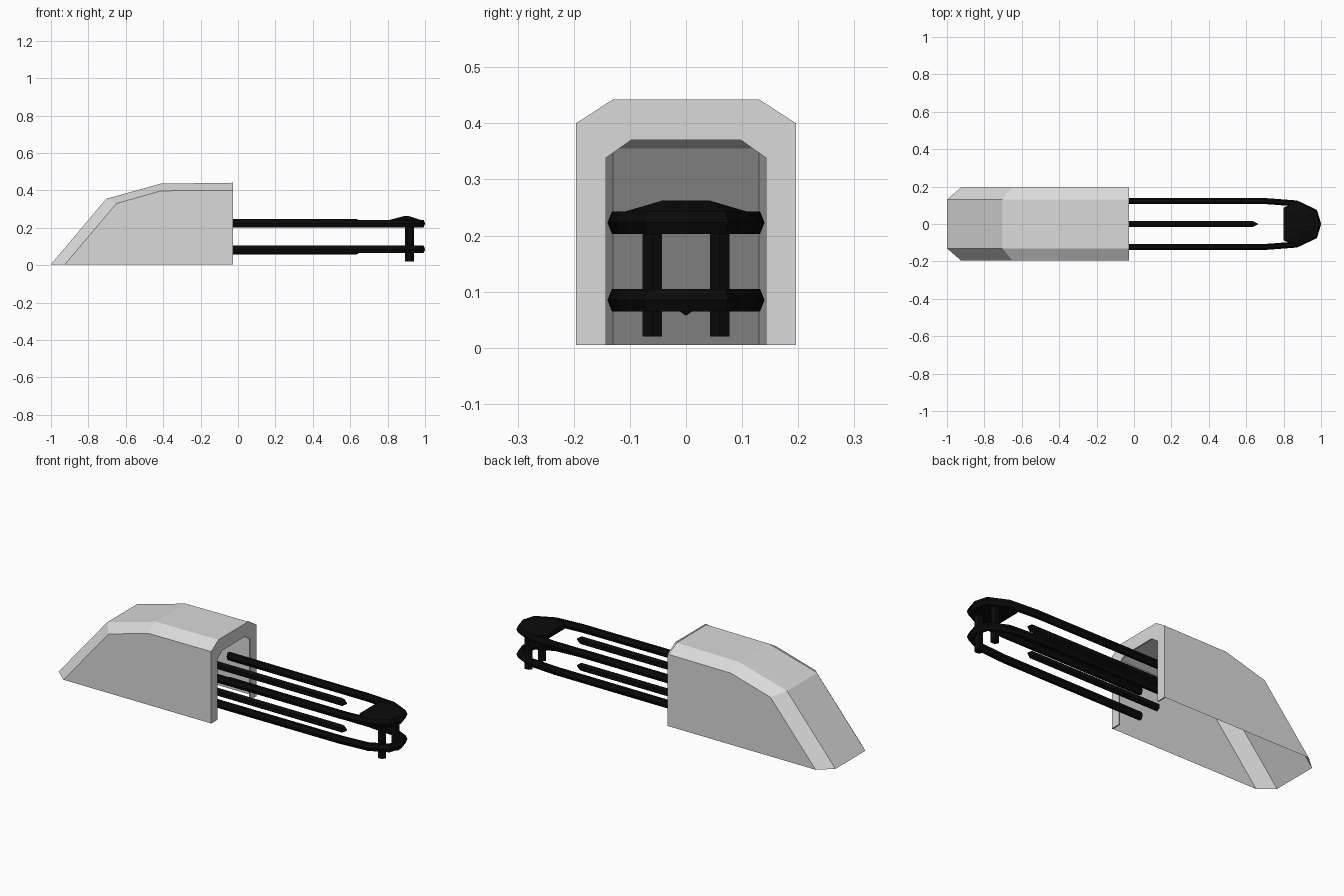
import bpy, bmesh, math
from mathutils import Vector

if "Cube" in bpy.data.objects:
    bpy.data.objects.remove(bpy.data.objects["Cube"])


def material(name, col):
    m = bpy.data.materials.new(name)
    m.diffuse_color = (*col, 1)
    m.use_nodes = True
    m.node_tree.nodes["Principled BSDF"].inputs["Base Color"].default_value = m.diffuse_color
    return m


GREY = material("light_grey", (0.70, 0.70, 0.70))
BLACK = material("black", (0.003, 0.003, 0.003))


def finish(name, bm, mat, recalc=True):
    if recalc:
        bmesh.ops.recalc_face_normals(bm, faces=bm.faces)
    me = bpy.data.meshes.new(name)
    bm.to_mesh(me)
    bm.free()
    me.materials.append(mat)
    ob = bpy.data.objects.new(name, me)
    bpy.context.collection.objects.link(ob)
    return ob


def bridge(bm, rings, closed):
    for a, b in zip(rings, rings[1:]):
        n = len(a)
        for i in range(n if closed else n - 1):
            j = (i + 1) % n
            bm.faces.new((a[i], a[j], b[j], b[i]))


# Hood: thin open-bottomed skin lofted lengthways through
# side bottom, side top, roof edge on each half
Z0 = 0.005
roof = [(-1.0, Z0), (-0.705, 0.355), (-0.41, 0.437), (-0.03, 0.44)]
shoulder = [(-0.925, Z0), (-0.65, 0.33), (-0.41, 0.398), (-0.03, 0.40)]
bm = bmesh.new()
lines = []
for s in (-1, 1):
    edge = [bm.verts.new((x, s * 0.195, z)) for x, z in shoulder]
    top = [bm.verts.new((x, s * 0.13, z)) for x, z in roof]
    foot = bm.verts.new((-0.03, s * 0.195, Z0))
    bm.faces.new([foot] + edge[::-1])
    lines += [edge, top] if s < 0 else [top, edge]
bridge(bm, lines, False)
bmesh.ops.recalc_face_normals(bm, faces=bm.faces)
# Make sure the roof faces up
bm.faces.ensure_lookup_table()
up = sum(f.normal.z * f.calc_area() for f in bm.faces)
if up < 0:
    bmesh.ops.reverse_faces(bm, faces=bm.faces)
finish("hood", bm, GREY, recalc=False)

# Hood rim: thin arch plate around the open end
outer = [(-0.196, Z0), (-0.196, 0.40), (-0.131, 0.442),
         (0.131, 0.442), (0.196, 0.40), (0.196, Z0)]
inner = [(-0.143, Z0), (-0.143, 0.338), (-0.098, 0.37),
         (0.098, 0.37), (0.143, 0.338), (0.143, Z0)]
bm = bmesh.new()
loops = []
for x, pts in ((-0.034, inner), (-0.034, outer), (-0.026, outer), (-0.026, inner)):
    loops.append([bm.verts.new((x, y, z)) for y, z in pts])
bridge(bm, loops + [loops[0]], False)
for k in (0, -1):
    bm.faces.new([l[k] for l in loops])
finish("hood_rim", bm, GREY)


# Bent six-sided bars swept along a path in plan
def loop_bar(name, z):
    half = [(-0.145, 0.124), (0.71, 0.122), (0.868, 0.110), (0.965, 0.064)]
    path = [Vector(p) for p in half + [(0.984, 0)] + [(x, -y) for x, y in half[::-1]]]
    prof = [(0.016, 0), (0.008, 0.02), (-0.008, 0.02),
            (-0.016, 0), (-0.008, -0.02), (0.008, -0.02)]
    bm = bmesh.new()
    rings = []
    for i, p in enumerate(path):
        d0 = (p - path[max(i - 1, 0)]).normalized()
        d1 = (path[min(i + 1, len(path) - 1)] - p).normalized()
        t = (d0 + d1).normalized()
        n = Vector((-t.y, t.x))
        ref = d1 if d1.length else d0
        k = 1 / max(0.5, t.dot(ref))
        rings.append([bm.verts.new((p.x + n.x * u * k, p.y + n.y * u * k, z + v))
                      for u, v in prof])
    bridge(bm, rings, True)
    bm.faces.new(rings[0])
    bm.faces.new(rings[-1])
    finish(name, bm, BLACK)


# Straight middle rods with a pointed end
def middle_rod(name, z):
    bm = bmesh.new()
    rings = []
    for x, r in ((-0.145, 1), (0.635, 1), (0.662, 0.15)):
        rings.append([bm.verts.new((x, 0.018 * r * math.sin(a), z + 0.022 * r * math.cos(a)))
                      for a in (math.radians(60 * i) for i in range(6))])
    bridge(bm, rings, True)
    bm.faces.new(rings[0])
    bm.faces.new(rings[-1])
    finish(name, bm, BLACK)


for tier, z, zm in (("lower", 0.085, 0.079), ("upper", 0.223, 0.225)):
    loop_bar(tier + "_loop_bar", z)
    middle_rod(tier + "_middle_rod", zm)

# Nose plate: faceted cap over the upper loop
bm = bmesh.new()
for z in (0.210, 0.240):
    for x, y in ((0.80, 0.088), (0.87, 0.118), (0.97, 0.066), (0.985, 0.0)):
        for s in ((-1, 1) if y else (1,)):
            bm.verts.new((x, s * y, z))
for x in (0.885, 0.915):
    for y in (-0.043, 0.043):
        bm.verts.new((x, y, 0.262))
bmesh.ops.convex_hull(bm, input=bm.verts)
finish("nose_plate", bm, BLACK)

# Posts joining the two loops
for s, side in ((-1, "front"), (1, "back")):
    bm = bmesh.new()
    rings = []
    for z in (0.02, 0.23):
        rings.append([bm.verts.new((0.917 + 0.024 * math.cos(a),
                                    s * 0.06 + 0.020 * math.sin(a), z))
                      for a in (math.radians(60 * i) for i in range(6))])
    bridge(bm, rings, True)
    for r in rings:
        bm.faces.new(r)
    finish(side + "_post", bm, BLACK)
